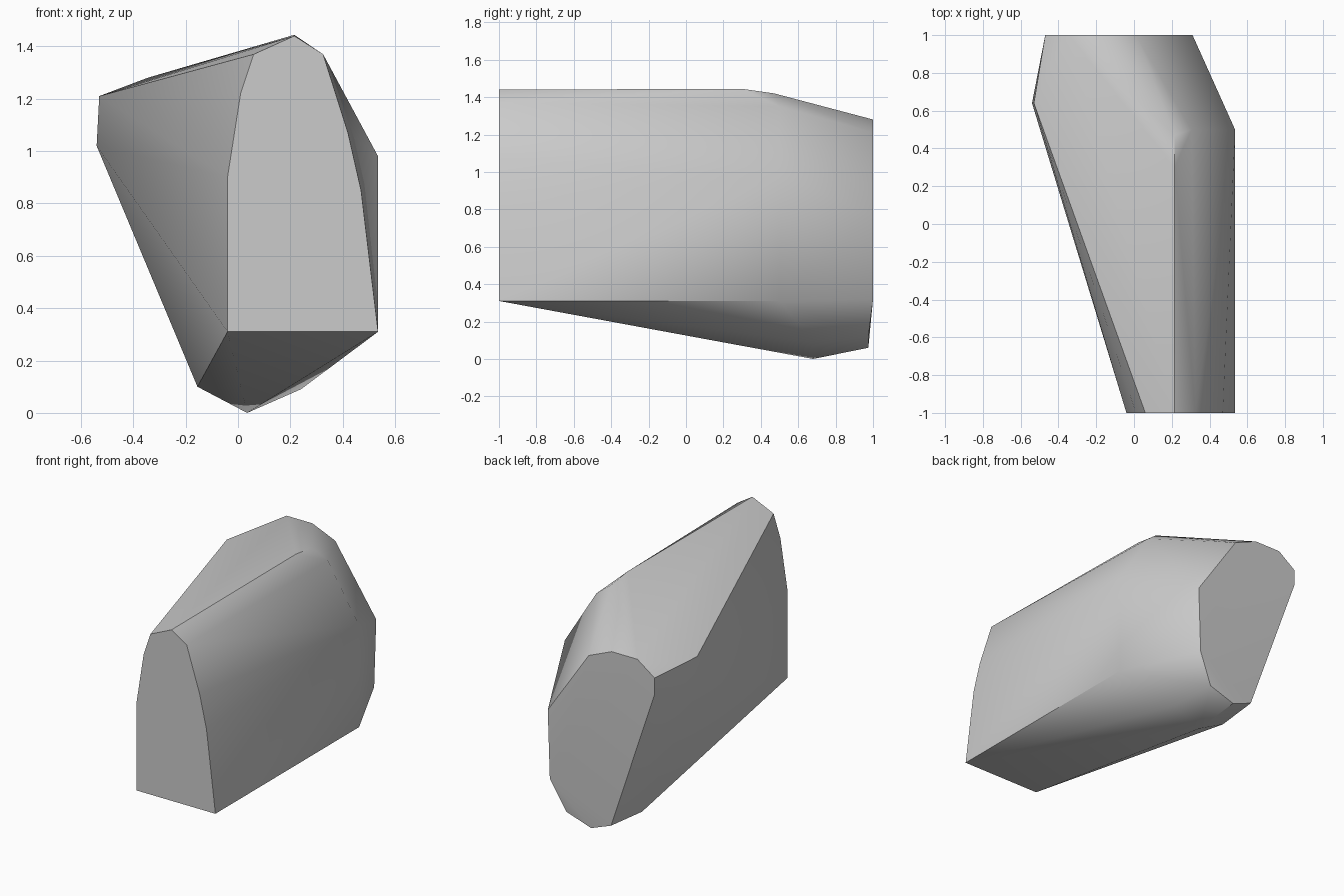
import bpy, bmesh, math

cube = bpy.data.objects.get("Cube")
if cube:
    bpy.data.objects.remove(cube, do_unlink=True)


def make_material(name, colour):
    mat = bpy.data.materials.new(name)
    mat.use_nodes = True
    mat.diffuse_color = colour
    mat.node_tree.nodes["Principled BSDF"].inputs["Base Color"].default_value = colour
    return mat


def section(y, outline):
    """Place an (x, z) outline at depth y."""
    return [(x, y, z) for x, z in outline]


# Flat front end: straight base with a pointed arch above
front = section(-1, [(-0.04, 0.31), (0.535, 0.31), (0.47, 0.85), (0.42, 1.07),
                     (0.325, 1.37), (0.215, 1.44), (0.06, 1.37),
                     (0.01, 1.22), (-0.04, 0.9)])

# Flat back end: leaning oval, with its lower rim tucked slightly forward
back = section(1, [(0.31, 0.77), (0.295, 0.32), (-0.157, 1.28), (0.01, 1.21),
                   (-0.345, 1.28), (-0.47, 1.19), (-0.47, 1.08)])
back += section(0.975, [(0.193, 0.12), (0.01, 0.06), (-0.135, 0.115)])

# Widest part of the body: side shoulder, ridge end, left corner and keel
shoulder = section(0.5, [(0.535, 0.31), (0.535, 0.98), (0.305, 1.35)])
ridge = [(0.215, 0.3, 1.444), (0.215, 0.47, 1.42)]
left_corner = section(0.64, [(-0.53, 1.21), (-0.54, 1.02)])
keel = section(0.68, [(-0.155, 0.1), (0.035, 0.0), (0.24, 0.09)])

# Skin the sections with one convex surface
bm = bmesh.new()
for point in front + back + shoulder + ridge + left_corner + keel:
    bm.verts.new(point)
hull = bmesh.ops.convex_hull(bm, input=bm.verts[:])
loose = {v for v in hull["geom_interior"] + hull["geom_unused"]
         if isinstance(v, bmesh.types.BMVert)}
bmesh.ops.delete(bm, geom=list(loose), context='VERTS')
bmesh.ops.dissolve_limit(bm, angle_limit=math.radians(1),
                         verts=bm.verts[:], edges=bm.edges[:])
bmesh.ops.recalc_face_normals(bm, faces=bm.faces[:])
mesh = bpy.data.meshes.new("faceted_body")
bm.to_mesh(mesh)
bm.free()

body = bpy.data.objects.new("faceted_body", mesh)
bpy.context.collection.objects.link(body)
mesh.materials.append(make_material("plain_grey", (0.6, 0.6, 0.6, 1)))

# Soft flanks with crisp rims
bpy.ops.object.select_all(action='DESELECT')
body.select_set(True)
bpy.context.view_layer.objects.active = body
bpy.ops.object.shade_smooth_by_angle(angle=math.radians(30))
